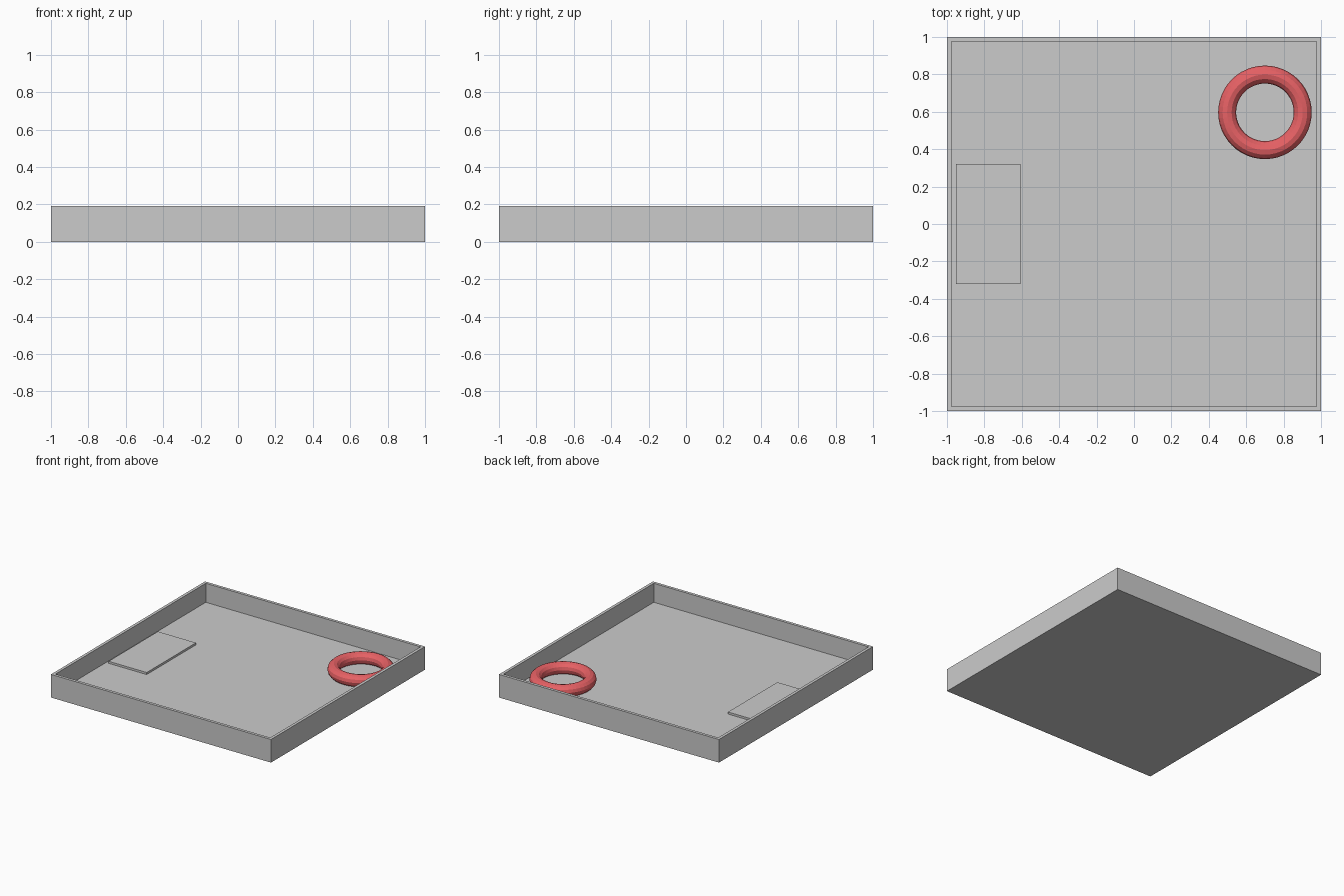
import bpy, bmesh
from mathutils import Matrix

if "Cube" in bpy.data.objects:
    bpy.data.objects.remove(bpy.data.objects["Cube"])

HEIGHT = 0.19   # tray height
WALL = 0.034    # wall and floor thickness


def box_bm(x0, x1, y0, y1, z0, z1):
    bm = bmesh.new()
    bmesh.ops.create_cube(bm, size=1)
    bm.transform(Matrix.Translation(((x0 + x1) / 2, (y0 + y1) / 2, (z0 + z1) / 2))
                 @ Matrix.Diagonal((x1 - x0, y1 - y0, z1 - z0, 1)))
    return bm


def add_object(name, bm):
    mesh = bpy.data.meshes.new(name)
    bm.to_mesh(mesh)
    bm.free()
    obj = bpy.data.objects.new(name, mesh)
    bpy.context.collection.objects.link(obj)
    return obj


# Open tray: inset the top face and push it down to the floor
bm = box_bm(-1, 1, -1, 1, 0, HEIGHT)
bm.normal_update()
top = max(bm.faces, key=lambda f: f.calc_center_median().z)
bmesh.ops.inset_region(bm, faces=[top], thickness=WALL)
rim = list(top.verts)
ext = bmesh.ops.extrude_discrete_faces(bm, faces=[top])
bmesh.ops.translate(bm, verts=ext["faces"][0].verts[:], vec=(0, 0, WALL - HEIGHT))
bm.normal_update()
add_object("tray", bm)

# Thin raised pad beside the left wall
add_object("floor_pad", box_bm(-0.952, -0.606, -0.32, 0.32, WALL - 0.01, WALL + 0.017))

# Red ring lying on the floor in the back right corner
bpy.ops.mesh.primitive_torus_add(
    major_segments=48, minor_segments=12, major_radius=0.202, minor_radius=0.048,
    location=(0.70, 0.597, WALL + 0.044))
ring = bpy.context.object
ring.name = "ring"
red = bpy.data.materials.new("ring_red")
red.diffuse_color = (0.8, 0.12, 0.13, 1)
red.use_nodes = True
red.node_tree.nodes["Principled BSDF"].inputs["Base Color"].default_value = red.diffuse_color
ring.data.materials.append(red)
